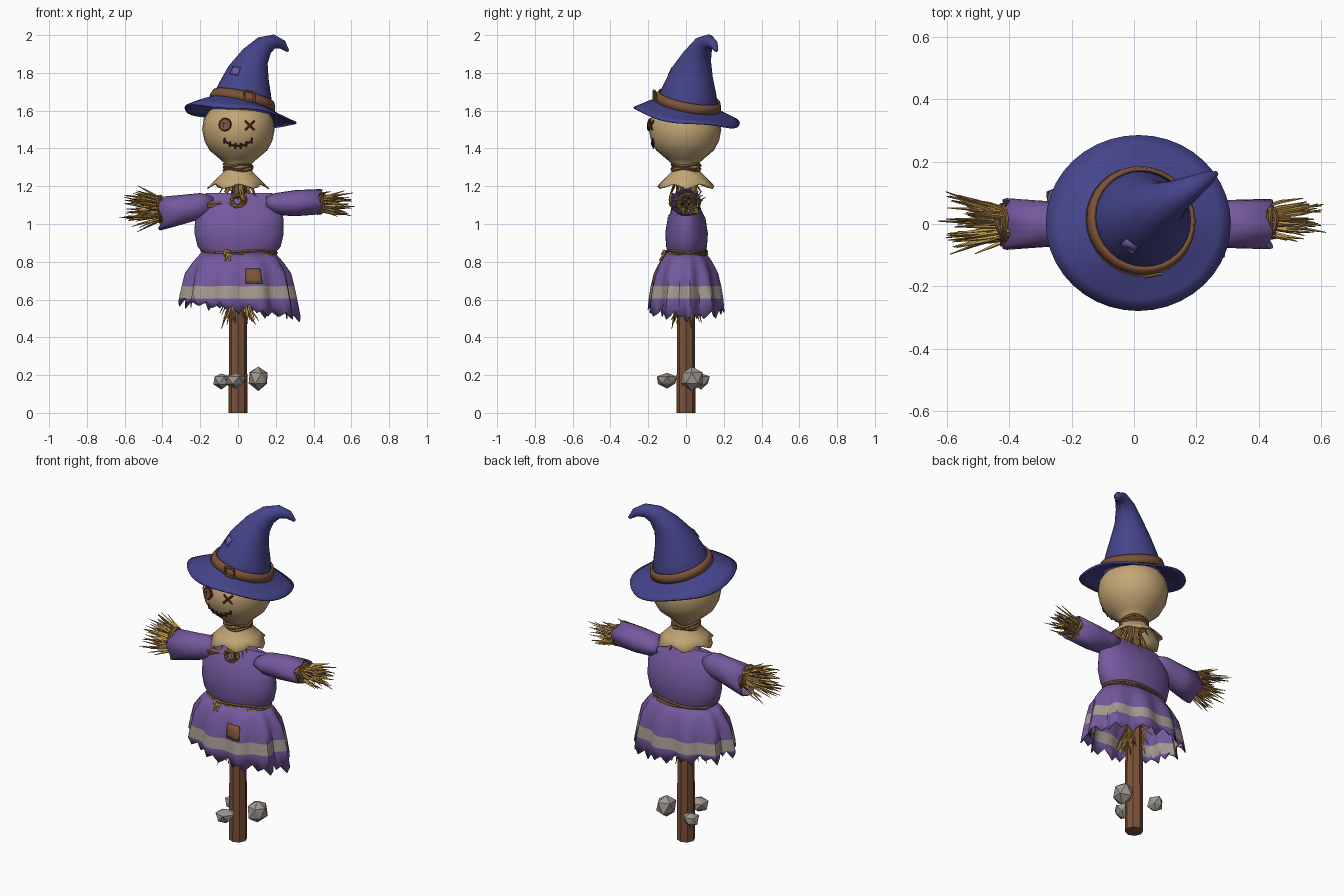
import bpy, bmesh, math, random
from mathutils import Vector as V

random.seed(4)
cube = bpy.data.objects.get("Cube")
if cube:
    bpy.data.objects.remove(cube, do_unlink=True)


def material(name, *rgb):
    m = bpy.data.materials.new(name)
    m.use_nodes = True
    m.diffuse_color = (*rgb, 1)
    node = next(n for n in m.node_tree.nodes if n.type == 'BSDF_PRINCIPLED')
    node.inputs["Base Color"].default_value = (*rgb, 1)
    node.inputs["Roughness"].default_value = 0.9
    return m


BLUE = material("hat blue", .06, .058, .26)
PURPLE = material("cloth purple", .175, .1, .345)
BURLAP = material("burlap", .55, .38, .18)
WOOD = material("wood brown", .2, .085, .04)
STRAW = material("straw yellow", .58, .34, .08)
ROPE = material("rope brown", .24, .13, .04)
STONE = material("stone grey", .35, .31, .28)
STRIPE = material("stripe grey", .37, .32, .28)
DARK = material("thread dark", .085, .03, .017)
smooth_objects = []


def finish(bm, name, mats, thick=0, smooth=True):
    bmesh.ops.recalc_face_normals(bm, faces=bm.faces[:])
    mesh = bpy.data.meshes.new(name)
    bm.to_mesh(mesh)
    bm.free()
    for m in mats:
        mesh.materials.append(m)
    ob = bpy.data.objects.new(name, mesh)
    bpy.context.collection.objects.link(ob)
    if thick:
        mod = ob.modifiers.new("thickness", 'SOLIDIFY')
        mod.thickness, mod.offset = thick, 0
    if smooth:
        smooth_objects.append(ob)
    return ob


def loft(bm, rows, caps=False, wrap=True, ends=False, mat=lambda i: 0):
    vs = [[bm.verts.new(p) for p in row] for row in rows]
    n = len(vs[0])
    for i in range(len(vs) if ends else len(vs) - 1):
        a, b = vs[i], vs[(i + 1) % len(vs)]
        for j in range(n if wrap else n - 1):
            k = (j + 1) % n
            bm.faces.new((a[j], a[k], b[k], b[j])).material_index = mat(i)
    if caps:
        for row, i in ((vs[0], 0), (vs[-1], len(vs) - 1)):
            bm.faces.new(row).material_index = mat(i)


def ring(c, axis, rx, ry, n):
    q = V((0, 0, 1)).rotation_difference(V(axis))
    return [V(c) + q @ V((rx * math.cos(a), ry * math.sin(a), 0))
            for a in (math.tau * i / n for i in range(n))]


def tube_rows(pts, radii, n, closed=False):
    pts, last = [V(p) for p in pts], len(pts) - 1
    rows = []
    for i, p in enumerate(pts):
        a = pts[i - 1] if closed or i else p
        b = pts[(i + 1) % len(pts)] if closed else pts[min(i + 1, last)]
        rows.append(ring(p, b - a, radii[i], radii[i], n))
    return rows


def tube(bm, pts, radii, n=6, mat=0):
    loft(bm, tube_rows(pts, radii, n), caps=True, mat=lambda i: mat)


def loop(bm, c, axis, rx, ry, thick, wobble=.006):
    # Closed strand swept as a square section around an ellipse
    path = ring(c, axis, rx, ry, 28)
    ph, up = random.random() * 6, V(axis).normalized()
    rows = []
    for i, p in enumerate(path):
        out = (p - V(c)).normalized()
        p = p + up * wobble * math.sin(3 * math.tau * i / 28 + ph)
        rows.append([p + (out * math.cos(a) + up * math.sin(a)) * thick
                     for a in (math.tau * k / 5 for k in range(5))])
    loft(bm, rows, ends=True)


def ropes(name, c, axis, rx, ry, count, gap, thick=.008):
    bm = bmesh.new()
    for i in range(count):
        shift = V(axis).normalized() * gap * (i - (count - 1) / 2)
        loop(bm, V(c) + shift, axis, rx, ry, thick)
    finish(bm, name, [ROPE])


def straw(name, c, axis, count, length, spread, base):
    bm = bmesh.new()
    rnd = lambda: V([random.uniform(-1, 1) for _ in range(3)])
    for _ in range(count):
        off = rnd()
        p = V(c) + off * base
        d = (V(axis) + off * spread + rnd() * .12).normalized() * length * random.uniform(.6, 1)
        tube(bm, [p, p + d * .6, p + d + rnd() * .012], [.006, .006, .0015], 4,
             int(random.random() < .3))
    finish(bm, name, [STRAW, ROPE], smooth=False)


def lathe(name, profile, n, mats, c=(0, 0), thick=0, caps=True):
    bm = bmesh.new()
    loft(bm, [ring((*c, z), (0, 0, 1), rx, ry, n) for z, rx, ry in profile], caps)
    return finish(bm, name, mats, thick)


# Wooden frame
bm = bmesh.new()
tube(bm, [(0, 0, 0), (0, 0, .6), (.003, 0, 1.32)], [.05, .047, .038], 8)
finish(bm, "post", [WOOD], smooth=False)
bm = bmesh.new()
tube(bm, [(-.43, -.05, 1.09), (.5, .005, 1.125)], [.024, .02], 7)
finish(bm, "crossbar", [WOOD], smooth=False)
bm = bmesh.new()
for i in range(7):
    axis = (math.sin(i * 2), -1.2, math.cos(i * 2))
    loop(bm, (0, -.055, 1.12), axis, .034 + .002 * i, .032, .008, .008)
finish(bm, "crossbar_knot", [ROPE])

# Tunic body
lathe("tunic_body", [(.845, .19, .1), (.88, .22, .108), (.95, .236, .113), (1.03, .234, .1),
      (1.1, .222, .065), (1.135, .205, .04), (1.163, .175, .024)], 32, [PURPLE], (.006, .003))

# Pleated skirt with a ragged hem
SHAPE = [(.85, .19, .1), (.8, .23, .135), (.74, .265, .162), (.67, .277, .175),
         (.605, .29, .185), (.55, .3, .19)]


def skirt_point(a, z, grow=1.0):
    i = next((k for k in range(4) if z >= SHAPE[k + 1][0]), 4)
    (z0, x0, y0), (z1, x1, y1) = SHAPE[i:i + 2]
    t = (z0 - z) / (z0 - z1)
    pleat = grow * (1 + .075 * min(1, (.85 - z) / .15) * math.sin(10 * a + .6))
    return V(((x0 + (x1 - x0) * t) * pleat * math.cos(a), (y0 + (y1 - y0) * t) * pleat * math.sin(a), z))


angles = [math.tau * i / 60 for i in range(60)]
rows = [[skirt_point(a, s[0]) for a in angles] for s in SHAPE[:5]]
rows.append([skirt_point(a, .55 - .04 * math.cos(a) + .03 * ((i * 2 % 5) / 2 - 1)
                         * random.uniform(.5, 1.1)) for i, a in enumerate(angles)])
bm = bmesh.new()
loft(bm, rows, mat=lambda i: int(i == 3))
finish(bm, "skirt", [PURPLE, STRIPE], .006)
bm = bmesh.new()
loft(bm, [[skirt_point(math.radians(279 + 4 * k), z, 1.04) for k in range(5)]
          for z in (.685, .71, .735, .762)], wrap=False)
finish(bm, "skirt_patch", [WOOD], .008)
ropes("belt", (.006, .003, .847), (0, 0, 1), .198, .108, 2, .012, .007)
bm = bmesh.new()
loop(bm, (-.055, -.115, .843), (.3, -1, 0), .016, .014, .008)
for dx in (-.012, .014):
    tube(bm, [(-.055, -.115, .845), (-.055 + dx, -.14, .805)], [.007, .005])
finish(bm, "belt_knot", [STRAW])

# Sleeves, hands and cuffs
SLEEVES = {
    "right": [(-.13, 1.1, .04, .045), (-.2, 1.095, .066, .066), (-.3, 1.075, .072, .076),
              (-.41, 1.055, .08, .086)],
    "left": [(.15, 1.115, .066, .028), (.2, 1.106, .073, .055), (.3, 1.11, .074, .066),
             (.435, 1.118, .078, .064)]}
for side, sections in SLEEVES.items():
    bm = bmesh.new()
    loft(bm, [[V((x + .012 * math.sin(4 * a) * (abs(x) > .4), ry * math.cos(a),
                  z + rz * math.sin(a))) for a in angles[::3]] for x, z, ry, rz in sections])
    finish(bm, side + "_sleeve", [PURPLE], .006)
straw("right_hand", (-.38, 0, 1.075), (-1, 0, .01), 60, .23, .27, .035)
straw("left_hand", (.4, .01, 1.11), (1, 0, -.01), 55, .2, .2, .03)
ropes("right_cuff_rope", (-.415, 0, 1.08), (1, .1, .15), .066, .06, 3, .01)
ropes("left_cuff_rope", (.435, .01, 1.108), (1, .1, -.12), .053, .053, 3, .01)
straw("skirt_straw", (0, 0, .63), (0, 0, -1), 45, .17, .4, .045)
straw("neck_straw", (0, 0, 1.26), (0, 0, -1), 40, .16, .4, .04)

# Burlap head and collar
lathe("head", [(z, r, r) for z, r in ((1.285, .06), (1.315, .066), (1.345, .1), (1.39, .153),
      (1.44, .18), (1.5, .192), (1.555, .184), (1.6, .155), (1.64, .09))], 24, [BURLAP], (.002, -.005))
collar = [ring((0, 0, z), (0, 0, 1), r, r, 24) for z, r in
          ((1.31, .066), (1.275, .075), (1.235, .115), (1.2, .15))]
for i, p in enumerate(collar[-1]):
    s = (1, .3, -.9, -.2)[i % 4] * random.uniform(.7, 1.2)
    collar[-1][i] = V((p.x * (1 + .09 * s), p.y * (1 + .09 * s), p.z - .014 * s))
bm = bmesh.new()
loft(bm, collar)
finish(bm, "collar", [BURLAP], .006)
ropes("neck_rope", (0, 0, 1.3), (0, 0, 1), .074, .074, 3, .012)


# Face
def on_face(x, z, lift=.0):
    return V((x, -.005 - math.sqrt(.19 ** 2 - x * x - (z - 1.5) ** 2) - lift, z))


eye = on_face(-.065, 1.525)
out = (eye - V((0, 0, 1.5))).normalized()
bm = bmesh.new()
tube(bm, [eye - out * .012, eye + out * .012], [.031, .031], 16)
finish(bm, "button_eye", [WOOD])
bm = bmesh.new()
loop(bm, eye + out * .01, out, .031, .031, .005, 0)
for dx, dz in ((-1, -1), (-1, 1), (1, -1), (1, 1)):
    hole = eye + V((dx * .008, 0, dz * .008))
    tube(bm, [hole, hole + out * .0145], [.004, .004])
finish(bm, "button_rim", [DARK])
bm = bmesh.new()
for s in (-1, 1):
    tube(bm, [on_face(.062 + s * k * .024, 1.522 + k * .024, .003) for k in (-1, 0, 1)], [.006] * 3)
finish(bm, "cross_eye", [DARK])
bm = bmesh.new()
smile = lambda x: 1.412 + 5.5 * x * x
xs = [-.072 + .0145 * i for i in range(11)]
tube(bm, [on_face(x, smile(x), .002) for x in xs], [.005] * 11)
for x in xs[::2]:
    tube(bm, [on_face(x + k * .1, smile(x) + k, .004) for k in (-.014, .014)], [.0045] * 2)
finish(bm, "stitched_mouth", [DARK])

# Crooked hat
PATH = [(.005, -.005, 1.56, .15), (.022, .01, 1.64, .163), (.035, .018, 1.71, .143),
        (.055, .033, 1.8, .112), (.09, .06, 1.885, .076), (.138, .09, 1.945, .053),
        (.19, .12, 1.966, .037), (.235, .146, 1.95, .024), (.264, .162, 1.916, .008)]
cone = tube_rows([p[:3] for p in PATH], [p[3] for p in PATH], 32)
bm = bmesh.new()
loft(bm, cone, caps=True)
finish(bm, "hat_cone", [BLUE])
bm = bmesh.new()
brim = []
for t in (-.2, 0, .35, .7, 1):
    r = .165 + .13 * t
    row = ring((.014, .003, 0), (0, 0, 1), r, r * .95, 40)
    for i, p in enumerate(row):
        p.z = (1.63 - .055 * t - (.22 - .09 * t) * p.x - (.2 - .05 * t) * p.y
               + .008 * t * math.sin(4 * math.tau * i / 40))
    brim.append(row)
loft(bm, brim)
finish(bm, "hat_brim", [BLUE], .01)
tilt = V((.22, .19, 1)).normalized()
base = V((.02, .008, 1.627))
bm = bmesh.new()
loft(bm, [ring(base + tilt * h, tilt, r, r, 32) for h, r in ((0, .173), (.025, .17), (.048, .161))])
finish(bm, "hat_band", [WOOD], .012)
bm = bmesh.new()
spot = base + V((.04, -.173, .05))
corners = [spot + V((x, x * .2, z)) for x, z in ((-.026, -.02), (.026, -.03), (.026, .02), (-.026, .03))]
for a, b in zip(corners, corners[1:] + corners[:1]):
    tube(bm, [a, b], [.006, .006])
finish(bm, "hat_buckle", [ROPE], smooth=False)
bm = bmesh.new()
loft(bm, [[(V(PATH[2][:3]).lerp(V(PATH[3][:3]), t)).lerp(cone[2][k].lerp(cone[3][k], t), 1.04)
           for k in (20, 21, 22)] for t in (.5, .9)], wrap=False)
finish(bm, "hat_patch", [PURPLE], .006)

# Stones around the post
for i, (c, s) in enumerate([((.108, .03, .185), (.062, .065, .068)), ((-.012, -.1, .172), (.058, .058, .042)),
                            ((-.088, .08, .172), (.046, .05, .044))]):
    bm = bmesh.new()
    bmesh.ops.create_icosphere(bm, subdivisions=1, radius=1)
    for v in bm.verts:
        v.co = V(c) + V([a * b for a, b in zip(v.co, s)]) * random.uniform(.82, 1.12)
    finish(bm, f"stone_{i + 1}", [STONE], smooth=False)

# Smooth cloth with crisp edges
bpy.ops.object.select_all(action='DESELECT')
for ob in smooth_objects:
    ob.select_set(True)
bpy.context.view_layer.objects.active = smooth_objects[0]
bpy.ops.object.shade_smooth_by_angle(angle=math.radians(40))
